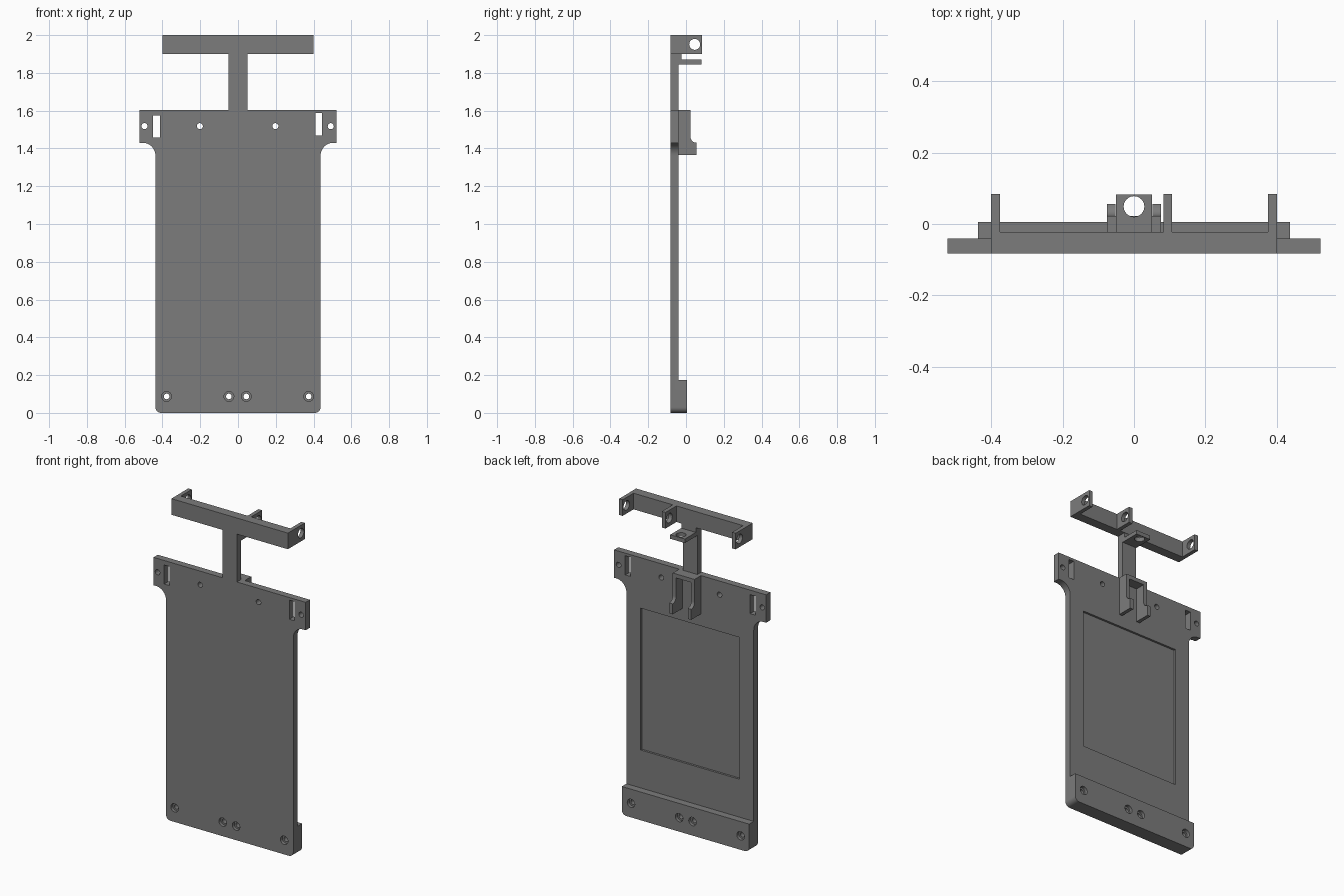
import bpy, bmesh, math
from mathutils import Vector

if "Cube" in bpy.data.objects:
    bpy.data.objects.remove(bpy.data.objects["Cube"])

grey = bpy.data.materials.new("grey plastic")
grey.diffuse_color = (0.2, 0.2, 0.2, 1)
grey.use_nodes = True
grey.node_tree.nodes["Principled BSDF"].inputs["Base Color"].default_value = grey.diffuse_color


def prism(name, pts, axis, lo, hi):
    """Extrude a 2D profile along an axis; the profile uses the other two axes in xyz order."""
    def place(p, d):
        c = list(p)
        c.insert("xyz".index(axis), d)
        return Vector(c)
    bm = bmesh.new()
    a = [bm.verts.new(place(p, lo)) for p in pts]
    b = [bm.verts.new(place(p, hi)) for p in pts]
    bm.faces.new(a)
    bm.faces.new(b[::-1])
    n = len(pts)
    for i in range(n):
        j = (i + 1) % n
        bm.faces.new((a[i], b[i], b[j], a[j]))
    bmesh.ops.recalc_face_normals(bm, faces=bm.faces)
    me = bpy.data.meshes.new(name)
    bm.to_mesh(me)
    bm.free()
    me.materials.append(grey)
    ob = bpy.data.objects.new(name, me)
    bpy.context.collection.objects.link(ob)
    return ob


def arc(cx, cy, r, a0, a1, n=10):
    return [(cx + r * math.cos(math.radians(a0 + (a1 - a0) * i / n)),
             cy + r * math.sin(math.radians(a0 + (a1 - a0) * i / n))) for i in range(n + 1)]


def rect(x0, x1, y0, y1):
    return [(x0, y0), (x1, y0), (x1, y1), (x0, y1)]


def circle(cx, cy, r):
    return arc(cx, cy, r, 0, 360 - 360 / 24, 23)


def cut(ob, pts, axis, lo, hi):
    cutter = prism("cutter", pts, axis, lo, hi)
    cutter.hide_render = True
    mod = ob.modifiers.new("cut", 'BOOLEAN')
    mod.operation, mod.solver, mod.object = 'DIFFERENCE', 'EXACT', cutter
    bpy.context.view_layer.objects.active = ob
    bpy.ops.object.modifier_apply(modifier=mod.name)
    bpy.data.objects.remove(cutter)


def smooth(ob):
    bpy.ops.object.select_all(action='DESELECT')
    ob.select_set(True)
    bpy.context.view_layer.objects.active = ob
    bpy.ops.object.shade_smooth_by_angle(angle=math.radians(30))


FRONT, BACK = -0.082, -0.04

# Back panel: outline with flared ears and rounded foot corners
half = (arc(0.407, 0.03, 0.03, -90, 0, 6) + arc(0.505, 1.362, 0.068, 180, 90)
        + [(0.522, 1.43), (0.522, 1.603)])
panel = prism("back_panel", half + [(-x, z) for x, z in half[::-1]], 'y', FRONT, 0.005)
# thin the panel above the foot bar, then sink the shallow window
cut(panel, rect(-0.7, 0.7, 0.175, 1.8), 'y', BACK, 0.1)
cut(panel, rect(-0.34, 0.34, 0.41, 1.29), 'y', BACK - 0.013, 0.1)
# strap slots
cut(panel, rect(-0.45, -0.412, 1.457, 1.575), 'y', -0.2, 0.1)
cut(panel, rect(0.41, 0.445, 1.468, 1.587), 'y', -0.2, 0.1)
# small upper holes
for x in (-0.495, -0.202, 0.198, 0.491):
    cut(panel, circle(x, 1.518, 0.016), 'y', -0.2, 0.1)
# foot screw holes, recessed on both faces
for x in (-0.378, -0.048, 0.044, 0.374):
    cut(panel, circle(x, 0.087, 0.015), 'y', -0.2, 0.1)
    cut(panel, circle(x, 0.087, 0.026), 'y', -0.2, FRONT + 0.02)
    cut(panel, circle(x, 0.087, 0.026), 'y', -0.015, 0.1)

# Stem with its horizontal tab
stem = prism("stem", [(FRONT, 1.603), (BACK, 1.603), (BACK, 1.845), (0.083, 1.845),
                      (0.083, 1.87), (-0.025, 1.87), (-0.025, 1.9), (FRONT, 1.9)],
             'x', -0.05, 0.05)
cut(stem, circle(0, 0.049, 0.029), 'z', 1.8, 1.89)

# Crossbar with three upright lugs
comb = [(-0.4, FRONT)]
for x0, x1 in ((-0.4, -0.376), (0.082, 0.107), (0.376, 0.4)):
    comb += [(x0, -0.023), (x0, 0.084), (x1, 0.084), (x1, -0.023)]
comb = [p for p in comb if p not in ((-0.4, -0.023), (0.4, -0.023))] + [(0.4, FRONT)]
crossbar = prism("crossbar", comb, 'z', 1.9, 2.0)
cut(crossbar, circle(0.046, 1.951, 0.029), 'x', -0.6, 0.6)

# Hooked bracket: two arms joined by a top plate
bracket = prism("bracket", [(BACK, 1.365), (0.056, 1.365), (0.056, 1.43)]
                + arc(0.056, 1.463, 0.033, 270, 180, 8) + [(0.023, 1.603), (BACK, 1.603)],
                'x', -0.075, 0.075)
cut(bracket, rect(-0.052, 0.052, -0.1, 0.2), 'z', 1.2, 1.578)

for part in (panel, stem, crossbar, bracket):
    smooth(part)
